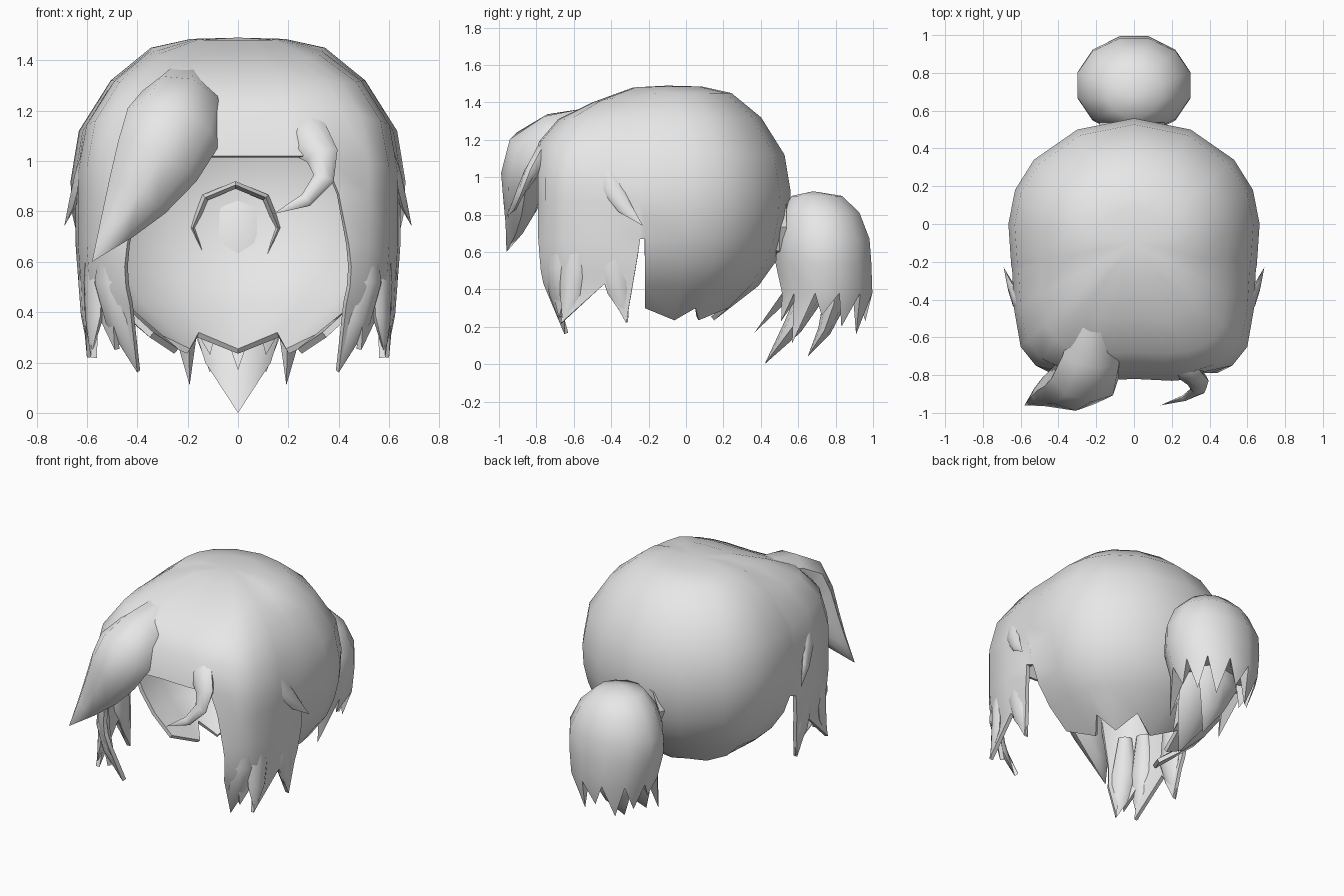
import bpy, bmesh, math
from mathutils import Vector

cube = bpy.data.objects.get("Cube")
if cube:
    bpy.data.objects.remove(cube, do_unlink=True)

hair = bpy.data.materials.new("light_grey_hair")
hair.use_nodes = True
hair.diffuse_color = (0.8, 0.8, 0.8, 1)
hair.node_tree.nodes["Principled BSDF"].inputs["Base Color"].default_value = (0.8, 0.8, 0.8, 1)


def finish(bm, name, thickness=0):
    """Turn a bmesh into a smooth shaded object, optionally with a wall thickness."""
    bmesh.ops.recalc_face_normals(bm, faces=bm.faces)
    mesh = bpy.data.meshes.new(name)
    bm.to_mesh(mesh)
    bm.free()
    mesh.materials.append(hair)
    obj = bpy.data.objects.new(name, mesh)
    bpy.context.collection.objects.link(obj)
    bpy.ops.object.select_all(action='DESELECT')
    obj.select_set(True)
    bpy.context.view_layer.objects.active = obj
    if thickness:
        wall = obj.modifiers.new("wall", 'SOLIDIFY')
        wall.thickness = thickness
        wall.offset = -1
        bpy.ops.object.modifier_apply(modifier=wall.name)
    bpy.ops.object.shade_smooth_by_angle(angle=math.radians(50))


def lock(name, path, widths, facing, flat=0.6):
    """A tapered strand: flattened rings along a path, ending in a point."""
    bm = bmesh.new()
    pts = [Vector(p) for p in path]
    rings = []
    for i, w in enumerate(widths):
        tangent = (pts[i + 1] - pts[max(i - 1, 0)]).normalized()
        side = tangent.cross(Vector(facing)).normalized()
        out = side.cross(tangent)
        rings.append([bm.verts.new(pts[i] + side * w * math.cos(a) + out * w * flat * math.sin(a))
                      for a in (k * math.tau / 8 for k in range(8))])
    tip = bm.verts.new(pts[-1])
    bm.faces.new(rings[0])
    for k in range(8):
        n = (k + 1) % 8
        for a, b in zip(rings, rings[1:]):
            bm.faces.new((a[k], a[n], b[n], b[k]))
        bm.faces.new((rings[-1][k], rings[-1][n], tip))
    finish(bm, name)


# Hair cap: half plan outline from the fringe centre round to the back
PLAN = [(0, -0.82), (0.2, -0.83), (0.34, -0.82), (0.44, -0.79), (0.52, -0.75), (0.6, -0.65),
        (0.635, -0.45), (0.645, -0.245), (0.65, -0.22), (0.665, 0), (0.63, 0.18),
        (0.53, 0.34), (0.3, 0.5), (0, 0.56)]
FRINGE, SLIT, LAST = 3, 7, len(PLAN) - 1
CENTRE_Y = -0.1
# Each row is (scale of the outline, height)
TOP_FRONT = [(0.25, 1.48), (0.55, 1.4), (0.8, 1.31), (0.94, 1.19), (1, 1.02)]
TOP_BACK = [(0.28, 1.485), (0.52, 1.45), (0.76, 1.32), (0.95, 1.12), (1, 0.92)]
LOW_FRONT = [(1, 0.87), (1, 0.67), (0.99, 0.58), (0.98, 0.5), (0.96, 0.43)]
LOW_BACK = [(0.99, 0.79), (0.95, 0.67), (0.88, 0.55), (0.74, 0.42)]
NOTCH, TOOTH = (0.54, 0.3), (0.38, 0.235)
# Half width of the face opening on the curtain rows
EDGE = [0.34, 0.4, 0.44, 0.45, 0.445, 0.43]

bm = bmesh.new()
crown = bm.verts.new((0, CENTRE_Y, 1.49))
halves = list(range(LAST + 1)) + list(range(LAST - 1, 0, -1))
columns = []
for n, i in enumerate(halves):
    sign = 1 if n <= LAST else -1
    w = 1 if i <= FRINGE else max(0, 1 - (i - FRINGE) * 0.22)
    rows = [(f[0] * w + b[0] * (1 - w), f[1] * w + b[1] * (1 - w))
            for f, b in zip(TOP_FRONT, TOP_BACK)]
    if FRINGE <= i <= SLIT:
        rows += LOW_FRONT
    elif i > SLIT:
        rows += LOW_BACK + [TOOTH if i % 2 else NOTCH]
    column = []
    for r, (s, z) in enumerate(rows):
        x, y = PLAN[i][0] * s, CENTRE_Y + (PLAN[i][1] - CENTRE_Y) * s
        if i == FRINGE and r >= 4:
            x = EDGE[r - 4]
        if i == SLIT + 1 and r >= 4:
            y = PLAN[i][1]
        if i == SLIT and r > 6:
            y -= 0.015 * (r - 6)
        column.append(bm.verts.new((sign * x, y, z)))
    columns.append(column)

# Curtain tips in front of each ear, one for each hem segment
TIPS = {3: (0.4, -0.65, 0.16), 4: (0.49, -0.68, 0.25), 5: (0.585, -0.67, 0.22), 6: (0.6, -0.32, 0.22)}
for n, a in enumerate(columns):
    m = (n + 1) % len(columns)
    b = columns[m]
    i = min(halves[n], halves[m])
    sign = 1 if n < LAST else -1
    bm.faces.new((crown, a[0], b[0]))
    depth = 7 if i == SLIT else min(len(a), len(b))
    for r in range(depth - 1):
        bm.faces.new((a[r], a[r + 1], b[r + 1], b[r]))
    if i in TIPS:
        x, y, z = TIPS[i]
        tip = bm.verts.new((sign * x, y, z))
        bm.faces.new((a[-1], tip, b[-1]))
finish(bm, "hair_cap", 0.025)

# Fringe: a wide sweep on the right and a small curl on the left
lock("fringe_sweep",
     [(-0.2, -0.5, 1.29), (-0.22, -0.7, 1.22), (-0.26, -0.82, 1.13), (-0.32, -0.86, 1),
      (-0.4, -0.88, 0.86), (-0.48, -0.91, 0.74), (-0.58, -0.96, 0.6)],
     [0.12, 0.17, 0.195, 0.175, 0.13, 0.075], (0, -1, 0), 0.75)
lock("fringe_curl",
     [(0.2, -0.64, 1.16), (0.27, -0.765, 1.1), (0.335, -0.83, 1.02), (0.34, -0.88, 0.93),
      (0.27, -0.92, 0.845), (0.14, -0.96, 0.79)],
     [0.08, 0.095, 0.065, 0.042, 0.028], (0, -1, 0))

# Temple wisps on both sides, and strands giving the curtains their depth
for side, sign in (("left", 1), ("right", -1)):
    def flip(path):
        return [(sign * x, y, z) for x, y, z in path]
    lock(side + "_temple_wisp",
         flip([(0.6, -0.44, 1.06), (0.625, -0.4, 0.95), (0.655, -0.33, 0.84), (0.69, -0.23, 0.74)]),
         [0.03, 0.055, 0.04], (sign, 0, 0), 0.4)
    lock(side + "_curtain_lock_front",
         flip([(0.51, -0.69, 0.78), (0.51, -0.7, 0.52), (0.48, -0.69, 0.37), (0.4, -0.65, 0.16)]),
         [0.04, 0.075, 0.06], (sign * 0.6, -0.8, 0), 0.5)
    lock(side + "_curtain_lock_middle",
         flip([(0.57, -0.6, 0.78), (0.57, -0.61, 0.52), (0.57, -0.62, 0.38), (0.585, -0.66, 0.22)]),
         [0.04, 0.07, 0.06], (sign * 0.9, -0.4, 0), 0.5)
    lock(side + "_curtain_lock_back",
         flip([(0.6, -0.4, 0.78), (0.6, -0.38, 0.52), (0.6, -0.36, 0.39), (0.59, -0.31, 0.22)]),
         [0.04, 0.085, 0.06], (sign, 0, 0), 0.4)

# Ponytail: rings of (height, centre y, half width, half depth)
RINGS = [(0.9, 0.7, 0.15, 0.14), (0.81, 0.72, 0.245, 0.215), (0.67, 0.735, 0.31, 0.255),
         (0.54, 0.735, 0.31, 0.265), (0.38, 0.755, 0.28, 0.25)]
SIDES = 12
DROPS = [0.21, 0.15, 0.27, 0.12, 0.18, 0.22, 0.15]
bm = bmesh.new()
top = bm.verts.new((0, 0.68, 0.925))
rings = []
for z, cy, rx, ry in RINGS:
    angles = [-math.pi / 2 + (k - 0.5) * math.tau / SIDES for k in range(SIDES)]
    rings.append([bm.verts.new((rx * math.cos(a), cy + ry * math.sin(a), z)) for a in angles])
inner = []
for k in range(SIDES):
    n = (k + 1) % SIDES
    bm.faces.new((top, rings[0][k], rings[0][n]))
    for a, b in zip(rings, rings[1:]):
        bm.faces.new((a[k], b[k], b[n], a[n]))
    # Solid ragged tip hanging from this side
    drop = DROPS[min(k, SIDES - k)]
    lean = 0.7 if k == 0 else 0.25
    a, b = rings[-1][k], rings[-1][n]
    mid = (a.co + b.co) / 2
    tip = bm.verts.new((mid.x * 0.82, mid.y - lean * drop, mid.z - drop))
    back = bm.verts.new((mid.x * 0.65, 0.755 + (mid.y - 0.755) * 0.65, mid.z + 0.01))
    inner.append(back)
    for tri in ((a, tip, b), (a, back, tip), (b, tip, back)):
        bm.faces.new(tri)
for k in range(SIDES):
    bm.faces.new((inner[k - 1], rings[-1][k], inner[k]))
bm.faces.new(inner)
finish(bm, "ponytail")

# Inner strands of the ponytail
lock("ponytail_centre_lock", [(0, 0.7, 0.52), (0, 0.66, 0.36), (0, 0.57, 0.2), (0, 0.42, 0)],
     [0.14, 0.18, 0.13], (0, -1, 0), 0.4)
lock("ponytail_inner_lock", [(0, 0.8, 0.5), (0, 0.79, 0.32), (0, 0.74, 0.18), (0, 0.65, 0.04)],
     [0.14, 0.15, 0.09], (0, 1, 0), 0.4)

# Hair tie where the ponytail meets the cap
bpy.ops.mesh.primitive_torus_add(major_segments=8, minor_segments=4, major_radius=0.17,
                                 minor_radius=0.015, location=(-0.01, 0.5, 0.735),
                                 rotation=(math.radians(90), 0, 0))
tie = bpy.context.object
tie.name = "hair_tie"
tie.scale.z = 2.5
tie.data.materials.append(hair)
